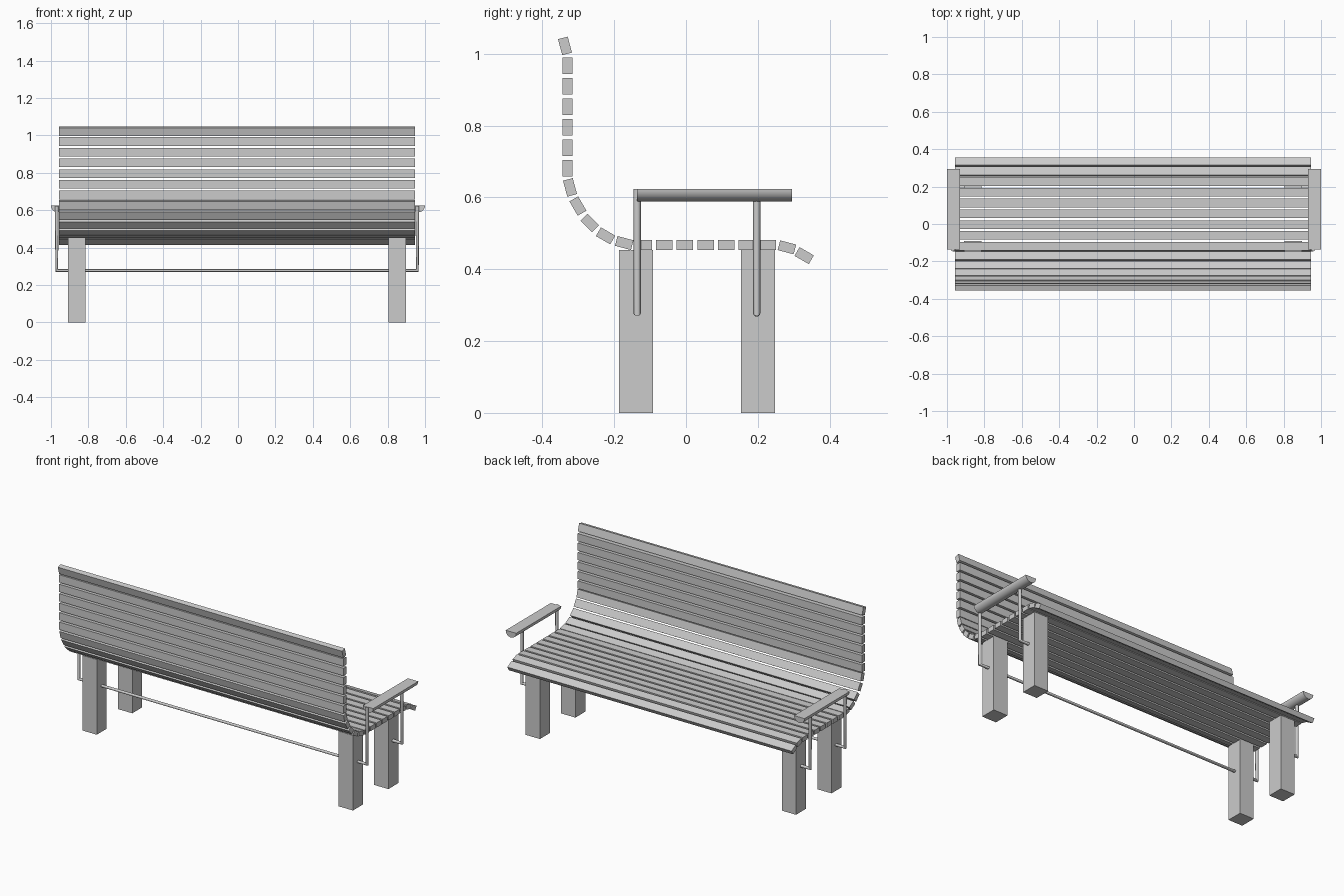
import bpy, bmesh, math
from mathutils import Matrix

cube = bpy.data.objects.get("Cube")
if cube:
    bpy.data.objects.remove(cube, do_unlink=True)

grey = bpy.data.materials.new("plain_grey")
grey.use_nodes = True
colour = (0.6, 0.6, 0.6, 1)
grey.diffuse_color = colour
grey.node_tree.nodes["Principled BSDF"].inputs["Base Color"].default_value = colour

MID = -0.005  # bench centre line in x


def add(name, data):
    ob = bpy.data.objects.new(name, data)
    bpy.context.collection.objects.link(ob)
    data.materials.append(grey)
    return ob


def box(name, size, centre, tilt=0):
    bm = bmesh.new()
    bmesh.ops.create_cube(bm, size=1, matrix=Matrix.Diagonal((*size, 1)))
    me = bpy.data.meshes.new(name)
    bm.to_mesh(me)
    bm.free()
    ob = add(name, me)
    ob.location = centre
    ob.rotation_euler.x = math.radians(tilt)
    return ob


def smooth(ob):
    bpy.ops.object.select_all(action='DESELECT')
    ob.select_set(True)
    bpy.context.view_layer.objects.active = ob
    if ob.type == 'CURVE':
        bpy.ops.object.convert(target='MESH')
    bpy.ops.object.shade_smooth_by_angle(angle=math.radians(35))


def pipe(name, points, radius=0.01):
    cu = bpy.data.curves.new(name, 'CURVE')
    cu.dimensions = '3D'
    cu.bevel_depth = radius
    cu.bevel_resolution = 4
    cu.use_fill_caps = True
    sp = cu.splines.new('POLY')
    sp.points.add(len(points) - 1)
    for p, co in zip(sp.points, points):
        p.co = (*co, 1)
    smooth(add(name, cu))


def armrest(name, x, y0, y1, top, radius, steps=16):
    # half-round bar with its flat side up
    bm = bmesh.new()
    ring = []
    for i in range(steps + 1):
        a = math.pi * (1 + i / steps)
        ring.append(bm.verts.new((x + radius * math.cos(a), y0, top + radius * math.sin(a))))
    face = bm.faces.new(ring)
    ext = bmesh.ops.extrude_face_region(bm, geom=[face])
    moved = [v for v in ext["geom"] if isinstance(v, bmesh.types.BMVert)]
    bmesh.ops.translate(bm, verts=moved, vec=(0, y1 - y0, 0))
    bmesh.ops.recalc_face_normals(bm, faces=bm.faces)
    me = bpy.data.meshes.new(name)
    bm.to_mesh(me)
    bm.free()
    smooth(add(name, me))


# Slats as (y, z, tilt), from the top of the backrest to the seat edge
slats = [(-0.337, 1.022, 105)]
slats += [(-0.33, 0.967 - 0.0572 * i, 90) for i in range(6)]
slats += [(-0.323, 0.628, 105), (-0.301, 0.576, 120), (-0.268, 0.529, 135),
          (-0.224, 0.493, 150), (-0.172, 0.473, 165)]
slats += [(-0.118 + 0.0575 * i, 0.467, 0) for i in range(7)]
slats += [(0.281, 0.461, -15), (0.329, 0.438, -30)]
for i, (y, z, tilt) in enumerate(slats):
    box(f"slat_{i + 1}", (1.902, 0.046, 0.028), (MID, y, z), tilt)

# Legs
for side, s in (("left", 1), ("right", -1)):
    for end, y in (("front", -0.139), ("back", 0.2)):
        box(f"{end}_{side}_leg", (0.095, 0.095, 0.454), (MID + s * 0.857, y, 0.227))

# Armrests and the short bent posts
ROD_Z, TOP = 0.277, 0.624
for side, s in (("left", 1), ("right", -1)):
    armrest(f"{side}_armrest", s * 0.965, -0.136, 0.295, TOP, 0.035)
    x = MID + s * 0.964
    pipe(f"{side}_arm_post", [(x, 0.197, TOP - 0.01), (x, 0.197, ROD_Z), (MID + s * 0.85, 0.197, ROD_Z)])

# Long rod bent up into a post at each end
xl, xr = MID + 0.964, MID - 0.964
pipe("cross_rod", [(xl, -0.136, TOP - 0.001), (xl, -0.136, ROD_Z),
                   (xr, -0.136, ROD_Z), (xr, -0.136, TOP - 0.001)])
